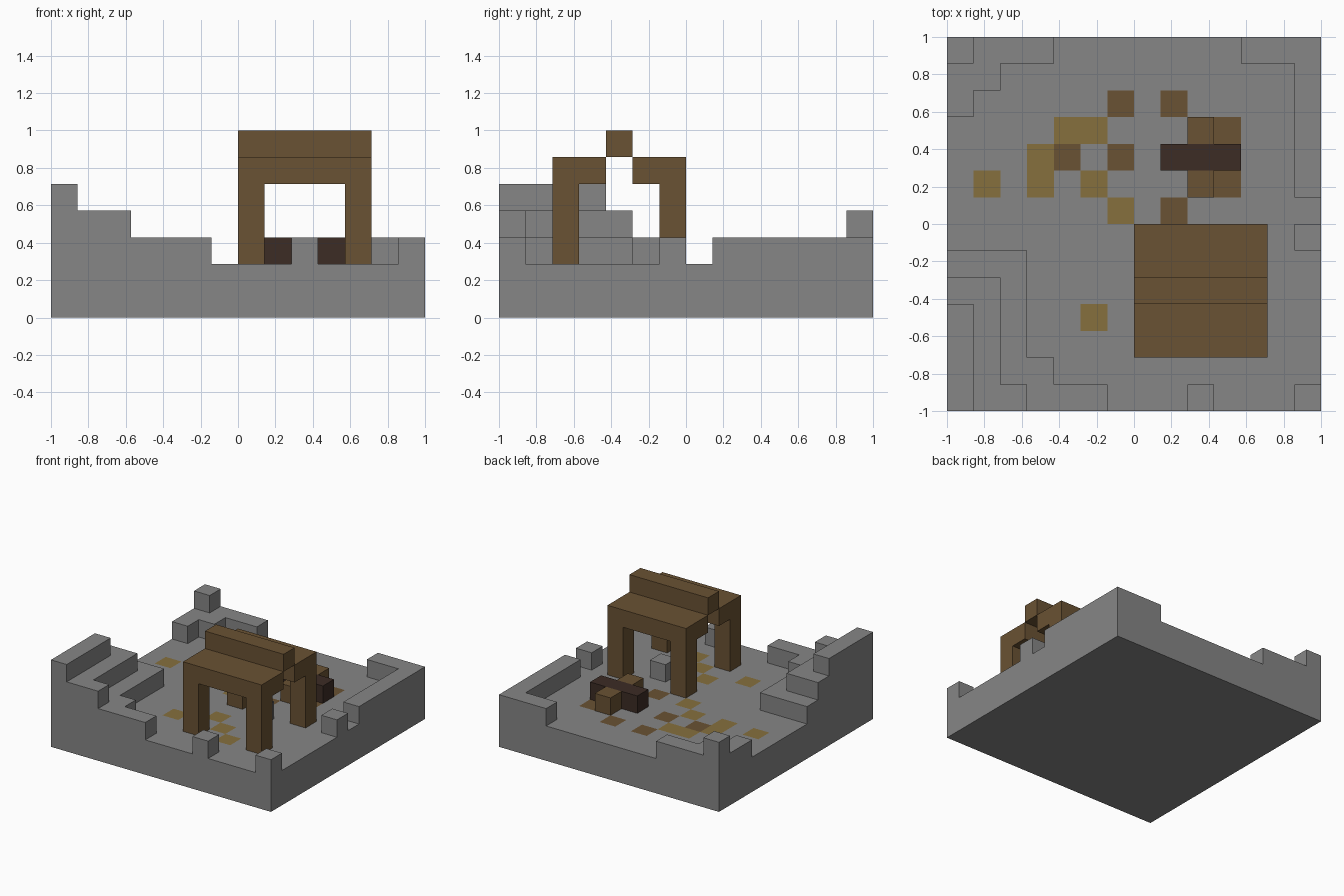
import bpy, bmesh

if "Cube" in bpy.data.objects:
    bpy.data.objects.remove(bpy.data.objects["Cube"])

N = 14            # cells along each side of the ground
U = 2 / N         # size of one cell


def material(name, rgb):
    m = bpy.data.materials.new(name)
    m.use_nodes = True
    m.diffuse_color = (*rgb, 1)
    bsdf = next(n for n in m.node_tree.nodes if n.type == "BSDF_PRINCIPLED")
    bsdf.inputs["Base Color"].default_value = (*rgb, 1)
    bsdf.inputs["Roughness"].default_value = 0.9
    return m


STONE = material("grey stone", (0.238, 0.238, 0.238))
WOOD = material("brown wood", (0.144, 0.084, 0.033))
STRAW = material("dry straw", (0.238, 0.162, 0.048))
DARK = material("dark wood", (0.045, 0.025, 0.018))


def pos(i, j, k):
    return (i * U - 1, j * U - 1, k * U)


def finish(name, bm, mats):
    bmesh.ops.remove_doubles(bm, verts=bm.verts, dist=0.0001)
    bmesh.ops.recalc_face_normals(bm, faces=bm.faces)
    me = bpy.data.meshes.new(name)
    bm.to_mesh(me)
    bm.free()
    for m in mats:
        me.materials.append(m)
    ob = bpy.data.objects.new(name, me)
    bpy.context.collection.objects.link(ob)
    return ob


def block(name, lo, size, mat):
    """Box given by its low corner and size in cells."""
    bm = bmesh.new()
    bmesh.ops.create_cube(bm, size=1)
    for v in bm.verts:
        v.co = pos(*(l + (c + 0.5) * s for l, c, s in zip(lo, v.co, size)))
    return finish(name, bm, [mat])


# Ground heights: flat floor with raised rectangles (x, y, width, depth, height)
height = {(i, j): 2 for i in range(N) for j in range(N)}
raised = [
    # stepped front corner mound
    (0, 0, 3, 6, 3), (3, 0, 1, 2, 3), (4, 0, 2, 1, 3),
    (0, 0, 2, 5, 4), (2, 0, 1, 1, 4), (0, 0, 1, 4, 5),
    # broken back corner wall
    (0, 11, 1, 3, 3), (1, 12, 1, 2, 3), (2, 13, 2, 1, 3), (0, 13, 1, 1, 4),
    # low wall on the other back corner
    (11, 13, 3, 1, 3), (13, 8, 1, 6, 3),
    # single stones
    (13, 6, 1, 1, 3), (13, 0, 1, 1, 3), (9, 0, 1, 1, 3), (9, 5, 1, 1, 3),
]
for x, y, w, d, h in raised:
    for i in range(x, x + w):
        for j in range(y, y + d):
            height[i, j] = max(height[i, j], h)

# Coloured floor tiles
straw = {(1, 8), (3, 8), (3, 9), (4, 10), (5, 10), (5, 8), (6, 7),
         (5, 3), (7, 4), (8, 3), (9, 2)}
planks = {(6, 11), (8, 11), (4, 9), (6, 9), (8, 7), (10, 8), (10, 10)}

# Ground: a top face per cell, with steps between unequal neighbours
bm = bmesh.new()


def quad(*corners):
    return bm.faces.new([bm.verts.new(pos(*c)) for c in corners])


for (i, j), h in height.items():
    top = quad((i, j, h), (i + 1, j, h), (i + 1, j + 1, h), (i, j + 1, h))
    top.material_index = 1 if (i, j) in straw else 2 if (i, j) in planks else 0
    quad((i, j, 0), (i, j + 1, 0), (i + 1, j + 1, 0), (i + 1, j, 0))
    sides = [((0, -1), (0, 0), (1, 0)), ((1, 0), (1, 0), (1, 1)),
             ((0, 1), (1, 1), (0, 1)), ((-1, 0), (0, 1), (0, 0))]
    for (dx, dy), (ax, ay), (bx, by) in sides:
        for k in range(height.get((i + dx, j + dy), 0), h):
            quad((i + ax, j + ay, k), (i + bx, j + by, k),
                 (i + bx, j + by, k + 1), (i + ax, j + ay, k + 1))
finish("ground", bm, [STONE, STRAW, WOOD])

# Shelter: four posts, two roof slabs and a ridge beam
for side, x in (("right", 7), ("left", 11)):
    for end, y in (("front", 2), ("back", 6)):
        block(f"{end}_{side}_post", (x, y, 2), (1, 1, 3), WOOD)
block("front_roof_slab", (7, 2, 5), (5, 2, 1), WOOD)
block("back_roof_slab", (7, 5, 5), (5, 2, 1), WOOD)
block("ridge_beam", (7, 4, 6), (5, 1, 1), WOOD)

# Fallen log with a short wooden stump on each side
block("dark_log", (8, 9, 2), (3, 1, 1), DARK)
block("front_stump", (9, 8, 2), (1, 1, 1), WOOD)
block("back_stump", (9, 10, 2), (1, 1, 1), WOOD)
